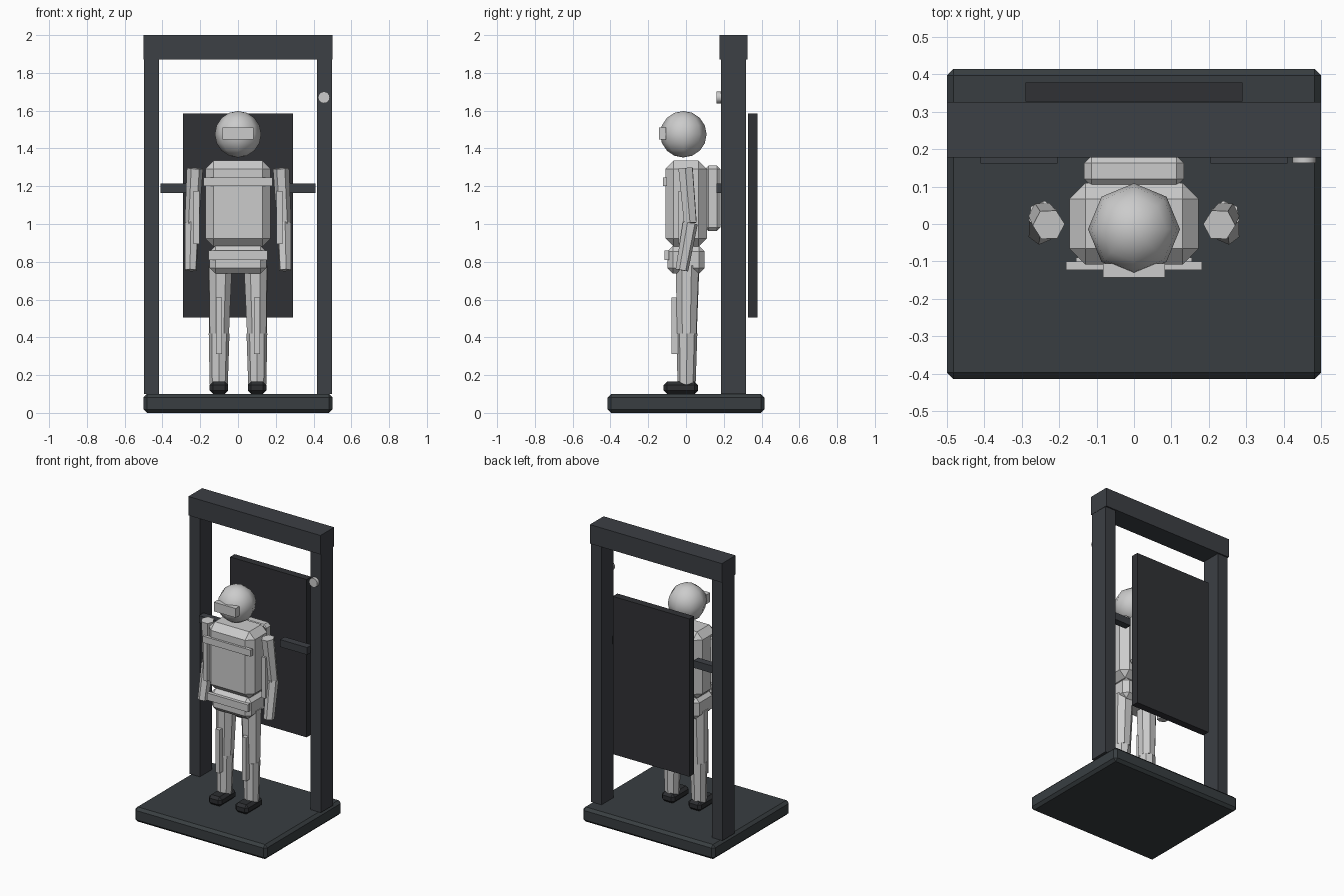
import bpy, math
from mathutils import Vector

if "Cube" in bpy.data.objects:
    bpy.data.objects.remove(bpy.data.objects["Cube"])


def material(name, rgb):
    m = bpy.data.materials.new(name)
    m.diffuse_color = (*rgb, 1)
    m.use_nodes = True
    m.node_tree.nodes["Principled BSDF"].inputs["Base Color"].default_value = m.diffuse_color
    return m


FRAME = material("dark_frame", (0.045, 0.05, 0.058))
PANEL = material("dark_panel", (0.03, 0.031, 0.036))
BASE = material("dark_base", (0.04, 0.048, 0.053))
BOOT = material("dark_boot", (0.025, 0.027, 0.03))


def box(name, x, y, z, mat=None, bevel=0):
    """Box from (min, max) ranges, optionally chamfered."""
    bpy.ops.mesh.primitive_cube_add(size=1, location=[sum(r) / 2 for r in (x, y, z)])
    ob = bpy.context.object
    ob.name = name
    ob.scale = [r[1] - r[0] for r in (x, y, z)]
    bpy.ops.object.transform_apply(location=False, rotation=False, scale=True)
    if mat:
        ob.data.materials.append(mat)
    if bevel:
        mod = ob.modifiers.new("chamfer", "BEVEL")
        mod.width, mod.segments = bevel, 1
    return ob


def limb(name, a, b, r1, r2, sides=8):
    """Tapered low-poly tube from a to b."""
    a, b = Vector(a), Vector(b)
    d = b - a
    bpy.ops.mesh.primitive_cone_add(vertices=sides, radius1=r1, radius2=r2,
                                    depth=d.length, location=(a + b) / 2)
    ob = bpy.context.object
    ob.name = name
    ob.rotation_euler = d.to_track_quat('Z', 'Y').to_euler()
    return ob


# Stand: base, gate frame and back panel
box("base", (-.5, .5), (-.415, .415), (0, .1), BASE, .018)
box("top_beam", (-.5, .5), (.178, .326), (1.87, 2), FRAME)
box("back_panel", (-.29, .29), (.328, .378), (.505, 1.585), PANEL)

# Indicator knob on the right post
bpy.ops.mesh.primitive_cylinder_add(vertices=16, radius=.031, depth=.035,
                                    location=(.455, .18, 1.67),
                                    rotation=(math.pi / 2, 0, 0))
bpy.context.object.name = "knob"
bpy.ops.object.shade_smooth_by_angle()

# Head and visor
bpy.ops.mesh.primitive_uv_sphere_add(segments=8, ring_count=8, radius=.123,
                                     location=(0, -.014, 1.475))
bpy.context.object.name = "head"
bpy.ops.object.shade_smooth()
box("visor", (-.083, .083), (-.143, -.105), (1.448, 1.511))

# Body, pack and straps
box("torso", (-.173, .173), (-.108, .11), (.88, 1.335), None, .043)
box("pelvis", (-.15, .15), (-.098, .098), (.737, .885), None, .03)
box("backpack", (-.133, .133), (.1, .183), (.962, 1.31), None, .02)
box("chest_strap", (-.182, .182), (-.123, -.1), (1.2, 1.245))
box("belt", (-.155, .155), (-.115, -.09), (.81, .86))

# Mirrored parts
for s, side in ((-1, "left"), (1, "right")):
    def span(a, b):
        return tuple(sorted((s * a, s * b)))

    box(f"post_{side}", span(.418, .498), (.185, .317), (.1, 1.87), FRAME)
    box(f"bracket_{side}", span(.205, .41), (.162, .212), (1.165, 1.215), FRAME)
    # Arm
    elbow = (s * .244, .023, 1.005)
    limb(f"upper_arm_{side}", (s * .228, -.002, 1.295), elbow, .043, .038, 6)
    limb(f"forearm_{side}", elbow, (s * .25, -.022, .755), .04, .034, 6)
    box(f"arm_plate_{side}", span(.205, .235), (-.04, -.01), (.895, 1.175))
    # Leg
    knee = (s * .1, .005, .42)
    limb(f"thigh_{side}", (s * .094, .008, .78), knee, .066, .055)
    limb(f"shin_{side}", knee, (s * .102, .003, .15), .055, .048)
    box(f"shin_plate_{side}", span(.085, .116), (-.078, -.04), (.312, .61))
    box(f"boot_{side}", span(.052, .15), (-.118, .063), (.1, .165), BOOT, .018)
